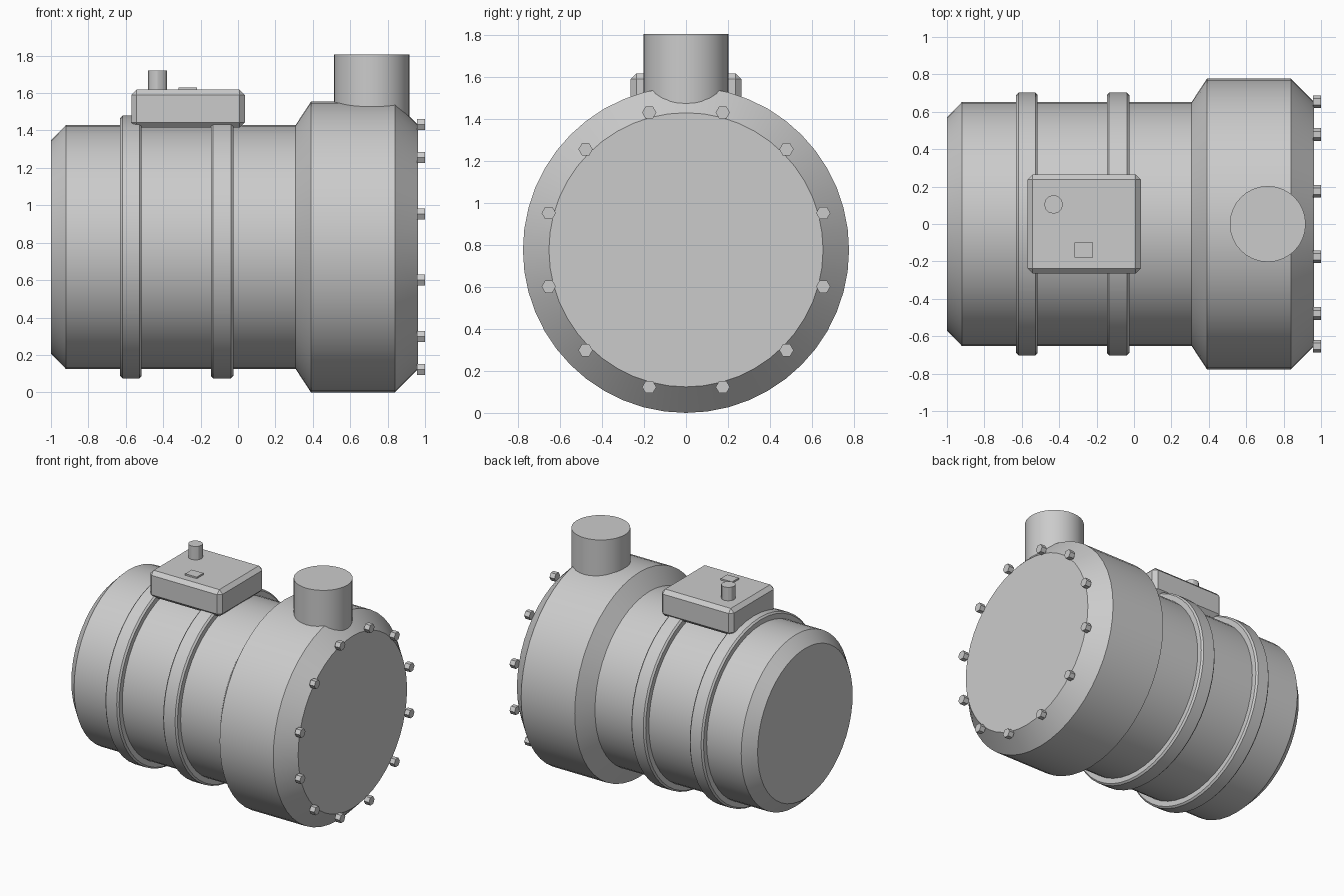
import bpy, bmesh, math
from mathutils import Matrix

if "Cube" in bpy.data.objects:
    bpy.data.objects.remove(bpy.data.objects["Cube"])

AXIS_Z = 0.777

grey = bpy.data.materials.new("plain_grey")
grey.diffuse_color = (0.6, 0.6, 0.6, 1)
grey.use_nodes = True
grey.node_tree.nodes["Principled BSDF"].inputs["Base Color"].default_value = grey.diffuse_color


def finish(name, bm, smooth=True):
    bmesh.ops.recalc_face_normals(bm, faces=bm.faces)
    me = bpy.data.meshes.new(name)
    bm.to_mesh(me)
    bm.free()
    me.materials.append(grey)
    ob = bpy.data.objects.new(name, me)
    bpy.context.collection.objects.link(ob)
    if smooth:
        me.polygons.foreach_set("use_smooth", [True] * len(me.polygons))
        me.set_sharp_from_angle(angle=math.radians(30))
    return ob


def lathe(name, profile, sides=48):
    """Closed solid turned around the horizontal x axis from (x, radius) points."""
    bm = bmesh.new()
    rings = []
    for x, r in profile:
        rings.append([bm.verts.new((x, r * math.cos(2 * math.pi * i / sides),
                                    AXIS_Z + r * math.sin(2 * math.pi * i / sides)))
                      for i in range(sides)])
    for a, b in zip(rings, rings[1:]):
        for i in range(sides):
            j = (i + 1) % sides
            bm.faces.new((a[i], a[j], b[j], b[i]))
    bm.faces.new(rings[0])
    bm.faces.new(rings[-1])
    return finish(name, bm)


def upright_cylinder(name, x, y, r, z0, z1, sides):
    bm = bmesh.new()
    bmesh.ops.create_cone(bm, cap_ends=True, segments=sides, radius1=r, radius2=r,
                          depth=z1 - z0, matrix=Matrix.Translation((x, y, (z0 + z1) / 2)))
    return finish(name, bm)


def box(name, lo, hi, bevel=0):
    bm = bmesh.new()
    size = [b - a for a, b in zip(lo, hi)]
    mid = [(a + b) / 2 for a, b in zip(lo, hi)]
    bmesh.ops.create_cube(bm, size=1, matrix=Matrix.Translation(mid) @ Matrix.Diagonal((*size, 1)))
    if bevel:
        bmesh.ops.bevel(bm, geom=bm.edges[:], offset=bevel, segments=1, affect='EDGES')
    return finish(name, bm, smooth=False)


# Motor housing and larger pump casing
lathe("motor_housing", [(-1, 0.57), (-0.92, 0.652), (0.35, 0.652)])
lathe("pump_casing", [(0.308, 0.652), (0.39, 0.777), (0.84, 0.777), (0.962, 0.653)])

# Raised clamp bands
for name, x0, x1 in (("rear_band", -0.63, -0.515), ("middle_band", -0.145, -0.025)):
    c = 0.012
    lathe(name, [(x0, 0.6), (x0, 0.702 - c), (x0 + c, 0.702),
                 (x1 - c, 0.702), (x1, 0.702 - c), (x1, 0.6)])

# Terminal box with cable post and small plate
box("terminal_box", (-0.57, -0.265, 1.415), (0.037, 0.265, 1.618), 0.028)
upright_cylinder("cable_post", -0.43, 0.105, 0.05, 1.58, 1.72, 12)
box("box_plate", (-0.317, -0.18, 1.6), (-0.22, -0.1, 1.63))

# Outlet pipe
upright_cylinder("outlet_pipe", 0.715, 0, 0.203, 1.2, 1.805, 32)

# Ring of hexagonal bolts on the end cover
for k in range(12):
    a = math.radians(15 + 30 * k)
    bm = bmesh.new()
    place = Matrix.Translation((0.979, 0.677 * math.cos(a), AXIS_Z + 0.677 * math.sin(a)))
    turn = Matrix.Rotation(math.pi / 2, 4, 'Y') @ Matrix.Rotation(math.pi / 6, 4, 'Z')
    bmesh.ops.create_cone(bm, cap_ends=True, segments=6, radius1=0.034, radius2=0.034,
                          depth=0.042, matrix=place @ turn)
    # turn so that a pair of corners points sideways
    ys = [v.co.y for v in bm.verts]
    if max(ys) - min(ys) < 0.065:
        bmesh.ops.rotate(bm, verts=bm.verts, cent=place.to_translation(),
                         matrix=Matrix.Rotation(math.pi / 6, 3, 'X'))
    finish(f"bolt_{k + 1}", bm, smooth=False)
